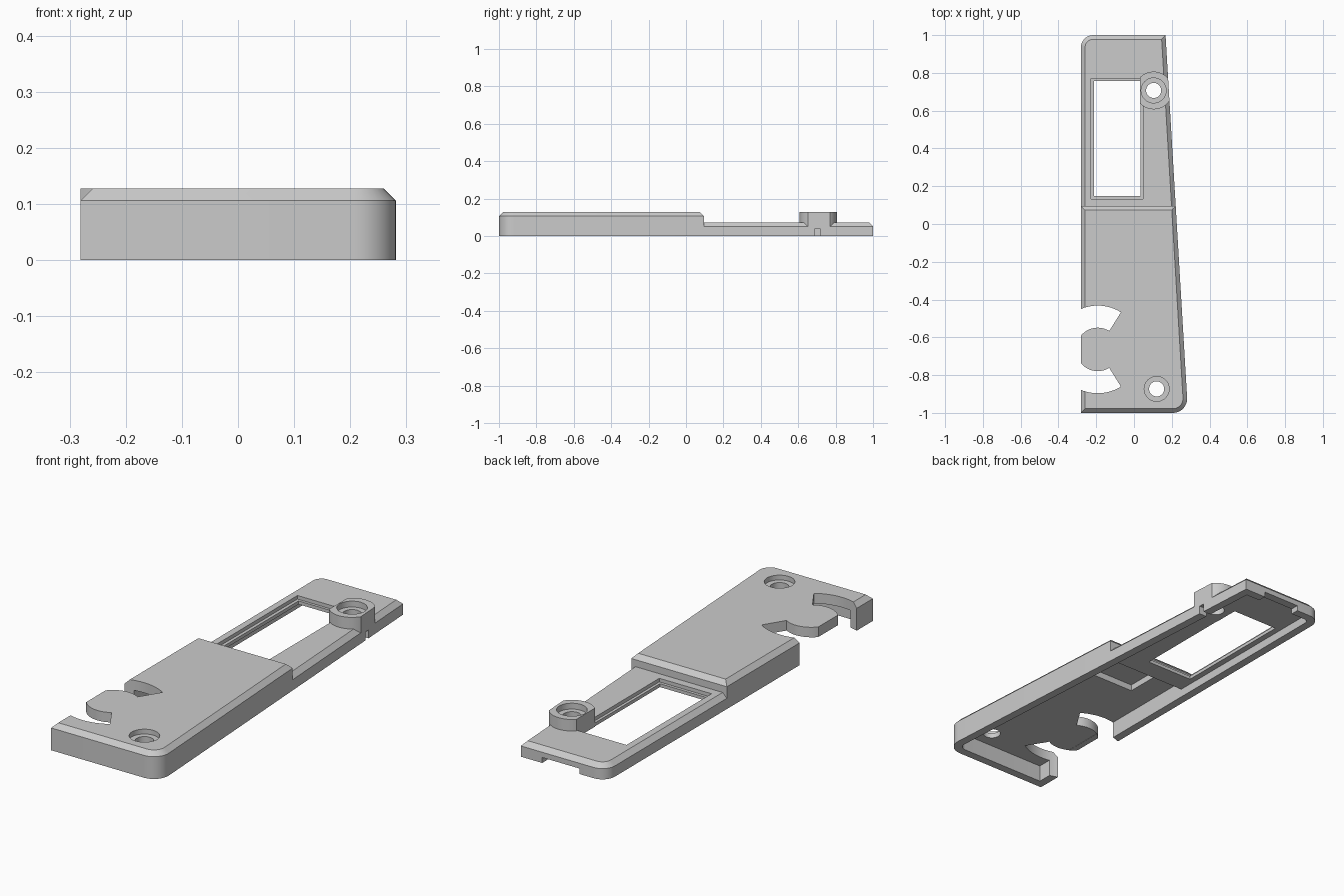
import bpy, bmesh, math
from mathutils import Vector

if "Cube" in bpy.data.objects:
    bpy.data.objects.remove(bpy.data.objects["Cube"])

GREY = bpy.data.materials.new("light_grey")
GREY.diffuse_color = (0.6, 0.6, 0.6, 1)
GREY.use_nodes = True
GREY.node_tree.nodes["Principled BSDF"].inputs["Base Color"].default_value = GREY.diffuse_color
WALL, CHAMFER = 0.04, 0.022
HIGH, LOW = 0.128, 0.073          # top heights of the front cover and rear deck
HIGH_CEIL, LOW_CEIL = 0.08, 0.04  # undersides of their roofs


def edge_x(y):
    """x of the slanted right edge."""
    return 0.167 + (1 - y) * 0.0595


def outline(y0, y1, inset=0.0, r_front=0.0, r_back=0.0, seg=8):
    """Tapered plan outline, moved inwards, with two rounded corners."""
    pts = [Vector(p) for p in ((-0.281, y0), (edge_x(y0), y0), (edge_x(y1), y1), (-0.281, y1))]
    radii = (0, r_front, 0, r_back)
    out = []
    for i, p in enumerate(pts):
        a = (pts[i - 1] - p).normalized()
        b = (pts[(i + 1) % 4] - p).normalized()
        mid = (a + b).normalized()
        half = a.angle(b) / 2
        q = p + mid * inset / math.sin(half)
        if not radii[i]:
            out.append(q)
            continue
        r = max(radii[i] - inset, 0.005)
        centre = q + mid * r / math.sin(half)
        start = (q + a * r / math.tan(half) - centre).normalized()
        end = (q + b * r / math.tan(half) - centre).normalized()
        out += [centre + start.slerp(end, k / seg).normalized() * r for k in range(seg + 1)]
    return out


def loft(name, rings):
    """Solid through stacked (points, z) rings of equal length."""
    bm = bmesh.new()
    loops = [[bm.verts.new((p[0], p[1], z)) for p in pts] for pts, z in rings]
    n = len(loops[0])
    for lo, hi in zip(loops, loops[1:]):
        for i in range(n):
            j = (i + 1) % n
            bm.faces.new((lo[i], lo[j], hi[j], hi[i]))
    bm.faces.new(loops[0][::-1])
    bm.faces.new(loops[-1])
    bmesh.ops.recalc_face_normals(bm, faces=bm.faces[:])
    mesh = bpy.data.meshes.new(name)
    bm.to_mesh(mesh)
    bm.free()
    mesh.materials.append(GREY)
    ob = bpy.data.objects.new(name, mesh)
    bpy.context.collection.objects.link(ob)
    return ob


def prism(name, pts, z0, z1):
    return loft(name, [(pts, z0), (pts, z1)])


def rect(x0, x1, y0, y1):
    return [(x0, y0), (x1, y0), (x1, y1), (x0, y1)]


def arc(cx, cy, r, a0, a1, n):
    angles = [math.radians(a0 + (a1 - a0) * k / n) for k in range(n + 1)]
    return [(cx + r * math.cos(t), cy + r * math.sin(t)) for t in angles]


def disc(cx, cy, r, n=40):
    return arc(cx, cy, r, 0, 360, n)[:-1]


def combine(ob, pts, z0, z1, operation='DIFFERENCE'):
    """Boolean the object with a prism, then discard the prism."""
    tool = prism("cutter", pts, z0, z1)
    tool.hide_render = True
    mod = ob.modifiers.new("cut", 'BOOLEAN')
    mod.operation, mod.solver, mod.object = operation, 'EXACT', tool
    bpy.context.view_layer.objects.active = ob
    bpy.ops.object.modifier_apply(modifier=mod.name)
    bpy.data.objects.remove(tool)


def chamfered(name, y0, y1, height, **radii):
    base = outline(y0, y1, **radii)
    return loft(name, [(base, 0), (base, height - CHAMFER),
                       (outline(y0, y1, CHAMFER, **radii), height)])


# Hollow front cover and lower rear deck
cover = chamfered("front_cover", -1, 0.095, HIGH, r_front=0.075)
deck = chamfered("rear_deck", 0.07, 1, LOW, r_back=0.065)
combine(cover, outline(-1, 0.09, WALL, r_front=0.075), -0.1, HIGH_CEIL)
for part in (cover, deck):
    combine(part, outline(0, 1, WALL, r_back=0.065), -0.1, LOW_CEIL)

# Pocket in the cover ceiling
combine(cover, rect(-0.118, 0.11, -0.16, 0.01), 0.03, 0.11)

# Curved slots on the left, leaving a rounded tongue between them
CX, CY, R_IN, R_OUT = -0.192, -0.664, 0.115, 0.232
for side in (1, -1):
    slot = arc(0, 0, R_OUT, 58, 150, 20) + arc(0, 0, R_IN, 150, 58, 16)
    combine(cover, [(CX + x, CY + side * y) for x, y in slot], -0.1, 0.3)
combine(cover, disc(CX, CY, 0.12), -0.1, HIGH_CEIL + 0.001)
prism("tongue_tip", arc(CX, CY, R_IN, 121, 140.7, 4) + arc(CX, CY, R_IN, 219.3, 239, 4),
      HIGH_CEIL, HIGH)

# Front screw hole with counterbore
combine(cover, disc(0.12, -0.873, 0.066), 0.105, 0.3)
combine(cover, disc(0.12, -0.873, 0.04), -0.1, 0.3)

# Screen window with a stepped frame
combine(deck, rect(-0.227, 0.047, 0.133, 0.77), 0.056, 0.3)
combine(deck, rect(-0.212, 0.034, 0.147, 0.757), -0.1, 0.3)

# Rear screw boss, flattened by the window and the right edge
BX, BY = 0.104, 0.707
boss = prism("screw_boss", disc(BX, BY, 0.1), LOW_CEIL, HIGH)
combine(boss, [(0.032, 0.5), (edge_x(0.5), 0.5), (edge_x(0.9), 0.9), (0.032, 0.9)],
        -0.1, 0.3, 'INTERSECT')
combine(boss, disc(BX, BY, 0.066), 0.1, 0.3)
for part in (boss, deck):
    combine(part, disc(BX, BY, 0.04), -0.1, 0.3)

# Small notches in the right and back walls
combine(deck, rect(0.1, 0.3, 0.69, 0.716), -0.1, 0.045)
combine(deck, rect(-0.14, 0.055, 0.9, 1.1), -0.1, 0.026)

# Smooth the rounded walls, keep edges crisp
for ob in bpy.context.scene.objects:
    ob.select_set(True)
bpy.context.view_layer.objects.active = cover
bpy.ops.object.shade_smooth_by_angle(angle=math.radians(30))
